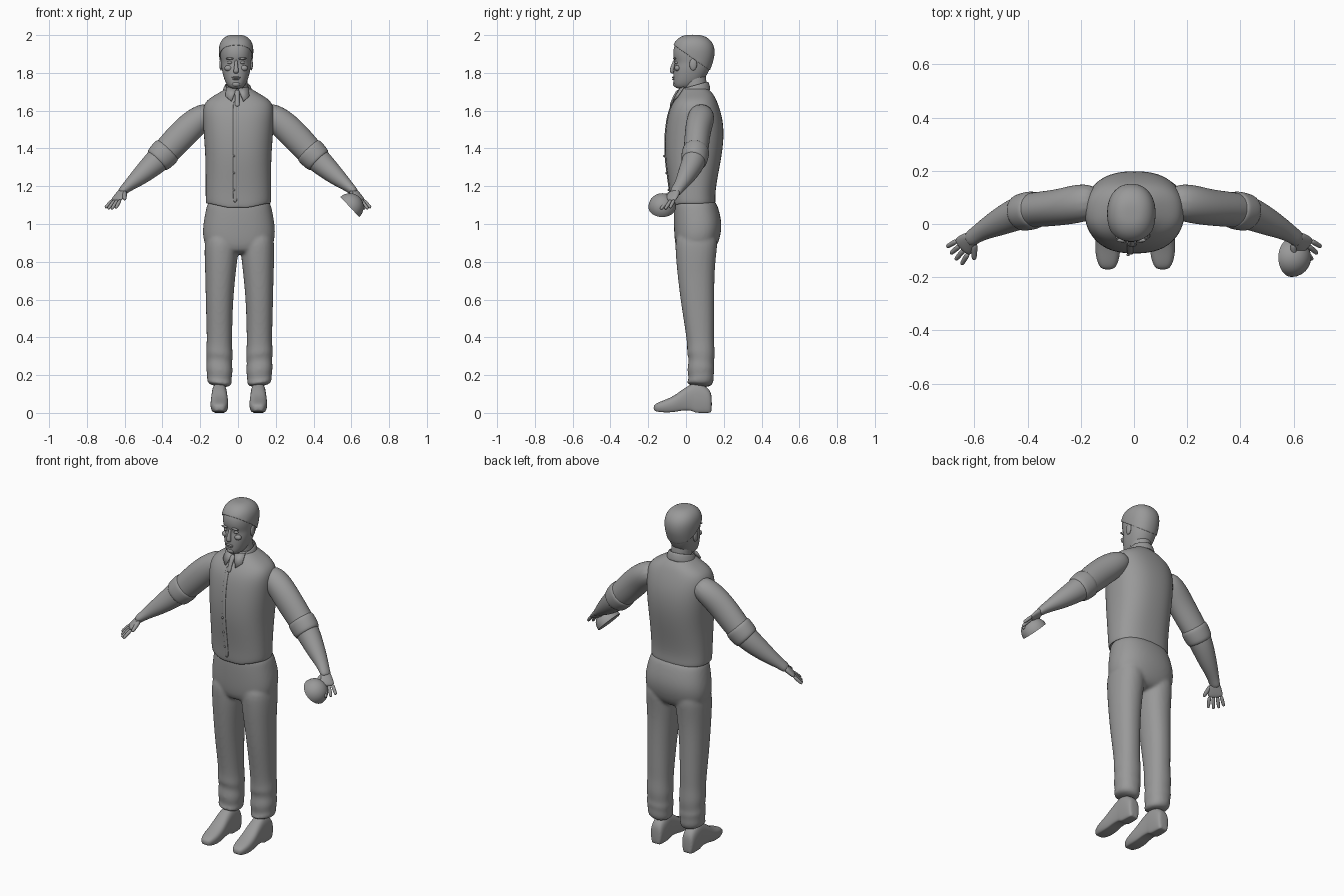
import bpy, bmesh, math
from mathutils import Vector

if "Cube" in bpy.data.objects:
    bpy.data.objects.remove(bpy.data.objects["Cube"], do_unlink=True)

grey = bpy.data.materials.new("plain grey")
grey.use_nodes = True
COLOUR = (0.32, 0.32, 0.32, 1)
grey.diffuse_color = COLOUR
grey.node_tree.nodes["Principled BSDF"].inputs["Base Color"].default_value = COLOUR


def finish(name, bm, levels=2):
    bmesh.ops.recalc_face_normals(bm, faces=bm.faces)
    mesh = bpy.data.meshes.new(name)
    bm.to_mesh(mesh)
    bm.free()
    mesh.materials.append(grey)
    for poly in mesh.polygons:
        poly.use_smooth = True
    obj = bpy.data.objects.new(name, mesh)
    bpy.context.collection.objects.link(obj)
    if levels:
        sub = obj.modifiers.new("rounding", 'SUBSURF')
        sub.levels = sub.render_levels = levels
    return obj


def ellipse(centre, u, v, n=20, power=2.0):
    def bend(t):
        return math.copysign(abs(t) ** (2 / power), t)
    angles = [2 * math.pi * i / n for i in range(n)]
    return [centre + u * bend(math.cos(a)) + v * bend(math.sin(a)) for a in angles]


def loft(bm, rings, caps=True):
    loops = [[bm.verts.new(p) for p in ring] for ring in rings]
    n = len(loops[0])
    for a, b in zip(loops, loops[1:]):
        for i in range(n):
            bm.faces.new((a[i], a[(i + 1) % n], b[(i + 1) % n], b[i]))
    if caps:
        bm.faces.new(loops[0])
        bm.faces.new(loops[-1])


def slices(levels, cx=0.0, power=2.0, n=20):
    """Horizontal rings from (z, half width, front y, back y)."""
    return [ellipse(Vector((cx, (f + b) / 2, z)), Vector((w, 0, 0)),
                    Vector((0, (b - f) / 2, 0)), n, power) for z, w, f, b in levels]


def tube(name, path, side=(0, 1, 0), n=14, levels=2, caps=True):
    """Round limb from (x, y, z, radius across, radius along side)."""
    pts = [Vector(p[:3]) for p in path]
    rings = []
    for i, p in enumerate(path):
        t = (pts[min(i + 1, len(pts) - 1)] - pts[max(i - 1, 0)]).normalized()
        v = Vector(side)
        v = (v - t * v.dot(t)).normalized()
        rings.append(ellipse(pts[i], t.cross(v) * p[3], v * p[4], n))
    bm = bmesh.new()
    loft(bm, rings, caps)
    return finish(name, bm, levels)


def ball(name, centre, radii):
    bm = bmesh.new()
    bmesh.ops.create_uvsphere(bm, u_segments=16, v_segments=10, radius=1)
    for v in bm.verts:
        v.co = Vector([c + r * k for c, r, k in zip(centre, radii, v.co)])
    return finish(name, bm, 0)


def thicken(obj, amount):
    mod = obj.modifiers.new("thickness", 'SOLIDIFY')
    mod.thickness = amount
    mod.offset = 0
    obj.modifiers.move(len(obj.modifiers) - 1, 0)


# Trousers: hips and two legs fused into one skin
bm = bmesh.new()
hips = [(1.15, .160, -.060, .148), (1.08, .176, -.067, .175), (1.0, .192, -.066, .193),
        (.93, .195, -.063, .183), (.87, .175, -.055, .16), (.84, .12, -.03, .12)]
loft(bm, slices(hips, .005, 2.4))
leg = [(.98, .088, -.06, .178), (.85, .091, -.057, .162), (.75, .082, -.048, .152),
       (.6, .073, -.031, .150), (.45, .069, -.006, .150), (.36, .067, .008, .148),
       (.31, .073, .002, .155), (.27, .066, .018, .146), (.23, .073, .002, .154),
       (.19, .064, .018, .146), (.165, .068, 0, .15), (.14, .056, .012, .132)]
for s in (1, -1):
    rings = slices(leg, 0, 2.2)
    for ring, (z, *_) in zip(rings, leg):
        for p in ring:
            p.x += .0075 + s * (.094 + .012 * min(1, max(0, (.9 - z) / .3)))
            # slanting folds gather above the ankle
            if z < .4:
                p.z += .25 * (p.y - .07) * math.sin(z * 40) + s * .12 * (p.x - s * .105)
    loft(bm, rings)
trousers = finish("trousers", bm)
remesh = trousers.modifiers.new("fuse", 'REMESH')
remesh.mode = 'VOXEL'
remesh.voxel_size = .009
remesh.use_smooth_shade = True
soften = trousers.modifiers.new("soften", 'SMOOTH')
soften.factor = .5
soften.iterations = 5

# Waistcoat with a pointed front hem
body = [(1.14, .158, -.06, .14), (1.105, .166, -.072, .15), (1.11, .174, -.082, .158),
        (1.16, .174, -.085, .154), (1.25, .174, -.097, .168), (1.35, .175, -.111, .188),
        (1.45, .182, -.113, .201), (1.54, .188, -.104, .198), (1.61, .190, -.088, .180),
        (1.655, .172, -.062, .162), (1.685, .12, -.037, .147), (1.71, .078, -.02, .125),
        (1.725, .055, -.008, .105)]
rings = slices(body, .002, 2.4, 28)
for ring in rings[1:3]:
    for p in ring:
        if p.y < .03:
            p.z -= .028 * max(0, 1 - abs(abs(p.x) - .035) / .12)
bm = bmesh.new()
loft(bm, rings)
finish("waistcoat", bm)
tube("waistcoat_front_edge", [(-.015, f - .0, z, .012, .004) for z, w, f, b in body[2:10]],
     side=(0, 1, 0), n=8, levels=1)
for i in range(5):
    ball("button", (-.022, -.115 + .012 * abs(i - 2), 1.18 + .09 * i), (.006, .006, .006))

# Neck, collar and tie
tube("neck", [(0, .06, 1.66, .062, .062), (-.004, .05, 1.72, .058, .062),
              (-.008, .045, 1.77, .058, .064), (-.01, .04, 1.81, .055, .06)])
rings = slices([(1.685, .080, -.036, .128), (1.715, .072, -.030, .122),
                (1.735, .064, -.026, .114)], -.003)
for ring in rings:
    for p in ring:
        p.z += .28 * (p.y - .045)
bm = bmesh.new()
loft(bm, rings, False)
thicken(finish("shirt_collar", bm), .008)
for s in (1, -1):
    bm = bmesh.new()
    corners = [(.004, -.034, 1.715), (.06, -.012, 1.725), (.062, -.045, 1.675), (.032, -.068, 1.65)]
    bm.faces.new([bm.verts.new((s * x - .003, y, z)) for x, y, z in corners])
    thicken(finish("collar_wing", bm, 0), .008)
tube("tie", [(-.004, -.038, 1.712, .014, .008), (-.004, -.052, 1.685, .016, .012),
             (-.004, -.068, 1.66, .011, .008), (-.004, -.085, 1.62, .018, .006)], n=8)

# Head with face features
skull = [(1.715, .026, -.046, .03), (1.728, .044, -.064, .06), (1.755, .060, -.067, .09),
         (1.80, .073, -.067, .118), (1.83, .078, -.064, .13), (1.855, .080, -.058, .138),
         (1.885, .084, -.069, .146), (1.92, .086, -.069, .147), (1.95, .081, -.06, .138),
         (1.975, .066, -.042, .118), (1.992, .04, -.01, .085), (1.995, .012, .02, .05)]
CX = -.01
bm = bmesh.new()
loft(bm, slices(skull, CX, 2.2, 24))
finish("head", bm)
tube("nose", [(CX, -.058, 1.87, .008, .008), (CX, -.066, 1.845, .009, .010),
              (CX, -.074, 1.82, .013, .012), (CX, -.077, 1.807, .016, .012),
              (CX, -.066, 1.797, .011, .006)], n=10)
for s in (1, -1):
    ball("eyebrow", (CX + s * .033, -.061, 1.876), (.022, .008, .006))
    ball("eye", (CX + s * .032, -.048, 1.855), (.014, .012, .009))
    ball("cheek", (CX + s * .040, -.045, 1.825), (.022, .016, .016))
    ball("ear", (CX + s * .080, .038, 1.845), (.009, .02, .032))
ball("upper_lip", (CX, -.066, 1.776), (.024, .008, .005))
ball("lower_lip", (CX, -.065, 1.767), (.019, .008, .005))
ball("chin", (CX, -.056, 1.74), (.022, .014, .014))

# Short hair: the skull swollen and cut along a sloping hairline
bm = bmesh.new()
loft(bm, slices([(z + .005, w + .005, f - .003, b + .004) for z, w, f, b in skull[3:]], CX, 2.2, 24))
bmesh.ops.bisect_plane(bm, geom=bm.verts[:] + bm.edges[:] + bm.faces[:],
                       plane_co=(0, -.07, 1.95), plane_no=(0, .7, 1), clear_inner=True)
thicken(finish("hair", bm), .004)

# Arms, rolled cuffs and hands
arm = [(.13, .085, 1.60, .055, .06), (.2, .08, 1.562, .074, .076), (.275, .062, 1.495, .081, .07),
       (.36, .055, 1.405, .077, .068), (.41, .048, 1.352, .071, .066), (.455, .032, 1.31, .064, .062),
       (.52, .0, 1.252, .050, .05), (.565, -.022, 1.215, .036, .038), (.60, -.045, 1.185, .026, .032),
       (.625, -.062, 1.16, .022, .032)]
cuff = [(.365, .055, 1.40, .076, .068), (.38, .052, 1.384, .083, .075),
        (.425, .043, 1.338, .078, .073), (.435, .04, 1.328, .066, .063)]
along = Vector((.5, -.5, -.68)).normalized()
for s in (1, -1):
    def limb(name, path, side=(0, 1, 0), n=14):
        tube(name, [(s * p[0], *p[1:]) for p in path], (s * side[0], *side[1:]), n)
    limb("arm", arm)
    limb("rolled_cuff", cuff)
    across = Vector((-.65, -.75, 0)).normalized()
    wrist = Vector((.605, -.048, 1.18))
    limb("palm", [(*(wrist + along * d), t, w) for d, t, w in
                  ((0, .02, .026), (.03, .018, .036), (.06, .016, .042), (.085, .012, .042))], across)
    for k, length in enumerate((.062, .07, .072, .066)):
        base = wrist + along * .075 + across * (.021 * (k - 1.5))
        way = (along + across * (.12 * (k - 1.5))).normalized()
        limb("finger", [(*(base + way * length * f), r, r) for f, r in
                        ((0, .011), (.5, .0105), (.9, .009), (1, .006))], across, 8)
    base = wrist + along * .015 + across * .02
    way = (along + across * .75).normalized()
    limb("thumb", [(*(base + way * d), r, r) for d, r in
                   ((0, .014), (.035, .013), (.065, .011), (.075, .007))], across, 8)

# Shoes: cross-sections from heel to toe, (y, half width, bottom, top)
shoe = [(.137, .026, .004, .09), (.125, .039, 0, .13), (.07, .042, 0, .16), (.045, .042, .002, .16),
        (.03, .042, .014, .155), (-.02, .045, .014, .125), (-.06, .048, .004, .092),
        (-.11, .048, .002, .07), (-.15, .038, .006, .055), (-.172, .022, .012, .04)]
for s in (1, -1):
    rings = []
    for y, w, low, top in shoe:
        ring = ellipse(Vector((.0045 + s * .103, y, (low + top) / 2)), Vector((w, 0, 0)),
                       Vector((0, 0, (top - low) / 2)), 16, 2.6)
        for p in ring:
            # flatten the underside into a sole
            p.z = low if p.z < low + .2 * (top - low) else p.z
        rings.append(ring)
    bm = bmesh.new()
    loft(bm, rings)
    finish("shoe", bm)

# Half ball held under the left palm, flat side down and inward
bm = bmesh.new()
bmesh.ops.create_uvsphere(bm, u_segments=32, v_segments=16, radius=.073)
cut = bmesh.ops.bisect_plane(bm, geom=bm.verts[:] + bm.edges[:] + bm.faces[:],
                             plane_co=(0, 0, 0), plane_no=(0, 0, 1), clear_inner=True)
bmesh.ops.holes_fill(bm, edges=[e for e in bm.edges if e.is_boundary])
half = finish("half_ball", bm, 0)
half.location = (.592, -.126, 1.09)
half.rotation_euler = (0, math.radians(47), 0)
bpy.ops.object.select_all(action='DESELECT')
half.select_set(True)
bpy.context.view_layer.objects.active = half
bpy.ops.object.shade_smooth_by_angle()
